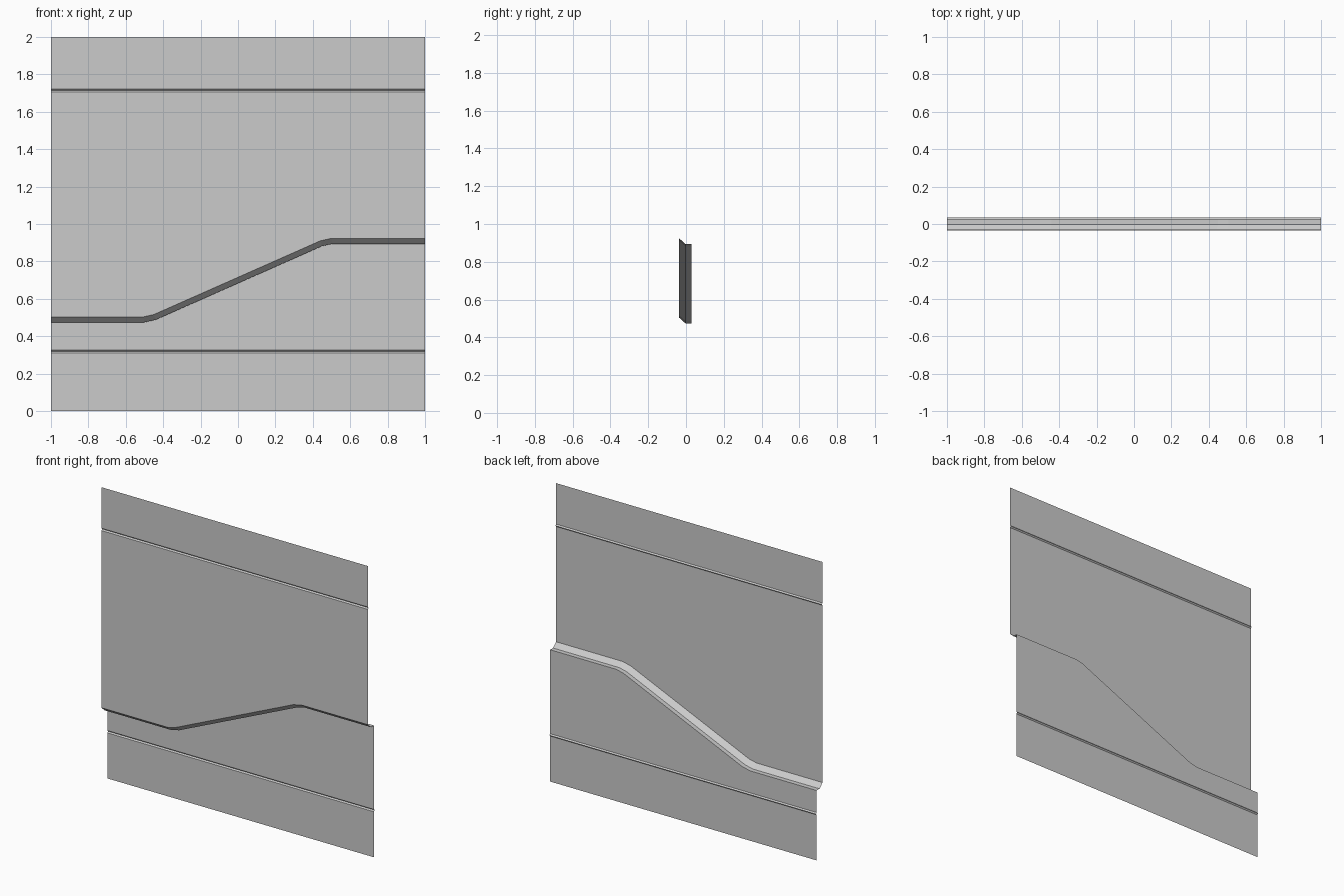
import bpy, bmesh
from mathutils import Vector

if "Cube" in bpy.data.objects:
    bpy.data.objects.remove(bpy.data.objects["Cube"])

# Centre line of the stepped ledge (x, z)
PATH = [Vector(p) for p in ((-1, 0.489), (-0.503, 0.489), (-0.445, 0.502),
                            (0.445, 0.896), (0.503, 0.909), (1, 0.909))]
Y_FRONT, Y_MID, Y_BACK = -0.036, -0.003, 0.028   # upper panel, ledge crease, lower panel
GROOVE = 0.008                                   # groove depth and half height


def straight_row(y, z):
    """Level row of points across the sheet."""
    return [(p.x, y, z) for p in PATH]


def ledge_row(y, offset):
    """Row that follows the ledge, offset sideways with mitred corners."""
    row = []
    for i, p in enumerate(PATH):
        a = (p - PATH[max(i - 1, 0)]).normalized()
        b = (PATH[min(i + 1, len(PATH) - 1)] - p).normalized()
        t = (a + b).normalized()
        n = Vector((-t.y, t.x))
        q = p + n * offset / max(n.dot(Vector((-b.y, b.x))) if b.length else 1, 0.5)
        row.append((q.x, y, q.y))
    return row


def groove_rows(y, z):
    """V groove pressed towards the back."""
    return [straight_row(y, z - GROOVE), straight_row(y + GROOVE, z),
            straight_row(y, z + GROOVE)]


# Sheet section from bottom to top: lower panel, ledge, upper panel
rows = [straight_row(Y_BACK, 0)]
rows += groove_rows(Y_BACK, 0.317)
rows += [ledge_row(Y_BACK, -0.0148), ledge_row(Y_MID, -0.0148), ledge_row(Y_FRONT, 0.0148)]
rows += groove_rows(Y_FRONT, 1.714)
rows += [straight_row(Y_FRONT, 2)]

# Loft the rows into one folded sheet
bm = bmesh.new()
grid = [[bm.verts.new(co) for co in row] for row in rows]
for low, high in zip(grid, grid[1:]):
    for i in range(len(PATH) - 1):
        bm.faces.new((low[i], low[i + 1], high[i + 1], high[i]))
mesh = bpy.data.meshes.new("stepped_wall_panel")
bm.to_mesh(mesh)
bm.free()

grey = bpy.data.materials.new("light grey")
grey.diffuse_color = (0.6, 0.6, 0.6, 1)
grey.use_nodes = True
grey.node_tree.nodes["Principled BSDF"].inputs["Base Color"].default_value = grey.diffuse_color
mesh.materials.append(grey)
panel = bpy.data.objects.new("stepped_wall_panel", mesh)
bpy.context.collection.objects.link(panel)
